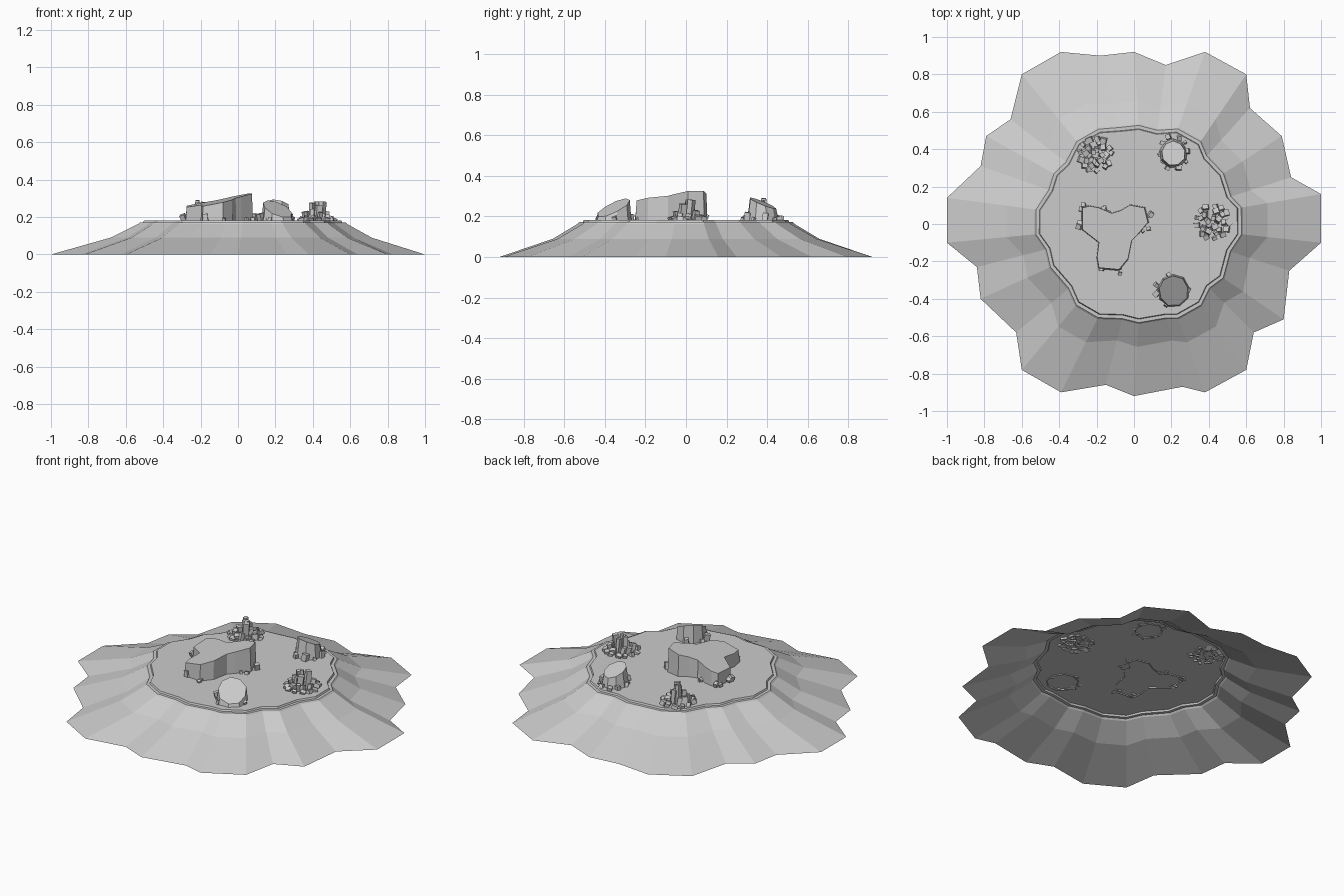
import bpy
import bmesh
import random
from math import cos, sin, pi, radians
from mathutils import Vector, Matrix, Euler

cube = bpy.data.objects.get("Cube")
if cube:
    bpy.data.objects.remove(cube)

GROUND = 0.182
SINK = 0.175
random.seed(4)

stone = bpy.data.materials.new("grey_stone")
stone.use_nodes = True
GREY = (0.6, 0.6, 0.6, 1)
stone.diffuse_color = GREY
stone.node_tree.nodes["Principled BSDF"].inputs["Base Color"].default_value = GREY


def finish(bm, name):
    mesh = bpy.data.meshes.new(name)
    bmesh.ops.recalc_face_normals(bm, faces=bm.faces[:])
    bm.to_mesh(mesh)
    bm.free()
    mesh.materials.append(stone)
    obj = bpy.data.objects.new(name, mesh)
    bpy.context.collection.objects.link(obj)
    return obj


def loft(name, rings):
    """Join equal-length rings from bottom to top and cap the top only."""
    bm = bmesh.new()
    loops = [[bm.verts.new(p) for p in ring] for ring in rings]
    for low, high in zip(loops, loops[1:]):
        for i in range(len(low)):
            j = (i + 1) % len(low)
            bm.faces.new((low[i], low[j], high[j], high[i]))
    bm.faces.new(loops[-1])
    return finish(bm, name)


def block(bm, x, y, size, height, tilt=(0, 0), sink=0.0):
    """One squared stone standing on the plateau."""
    turn = Euler((tilt[0], tilt[1], random.uniform(0, pi))).to_matrix().to_4x4()
    scale = Matrix.Diagonal((size, size * random.uniform(0.75, 1.2), height, 1))
    lift = Matrix.Translation((0, 0, height / 2 - sink))
    place = Matrix.Translation((x, y, GROUND))
    bmesh.ops.create_cube(bm, size=1, matrix=place @ turn @ lift @ scale)


# Hill: scalloped foot, two slopes, a narrow ledge and a flat plateau
foot = [
    (1, .16), (.84, .25), (.79, .47), (.62, .62), (.6, .8), (.38, .92),
    (.17, .85), (0, .92), (-.18, .9), (-.39, .92), (-.6, .8), (-.66, .56),
    (-.79, .47), (-.82, .31), (-1, .14), (-1, -.1), (-.84, -.23), (-.82, -.4),
    (-.63, -.58), (-.6, -.78), (-.39, -.9), (-.15, -.86), (0, -.92),
    (.26, -.87), (.38, -.9), (.6, -.78), (.64, -.58), (.8, -.51),
    (.83, -.25), (1, -.1)]


def hill_ring(spread, inset, z):
    ring = []
    for x, y in foot:
        p = Vector((x, y))
        rim = p.normalized() * (0.53 + 0.3 * (p.length - 0.93) - inset)
        rim.x += 0.025
        q = rim.lerp(p, spread)
        ring.append((q.x, q.y, z))
    return ring


loft("hill", [hill_ring(1, 0, 0), hill_ring(.33, 0, .09), hill_ring(.02, 0, .163),
              hill_ring(0, 0, .172), hill_ring(0, .018, .172),
              hill_ring(0, .022, GROUND)])


# Rocks: upright walls cut off by a tilted plane
def rock(name, outline, centre, taper, top, slope):
    c = Vector(centre)
    base, crown = [], []
    for p in outline:
        p = Vector(p)
        q = c + (p - c) * taper
        base.append((p.x, p.y, SINK))
        crown.append((q.x, q.y, top + slope[0] * (q.x - c.x) + slope[1] * (q.y - c.y)))
    return loft(name, [base, crown])


def round_outline(centre, radius, sides):
    pts = []
    for i in range(sides):
        a = 2 * pi * i / sides + 0.2
        r = radius * random.uniform(0.93, 1.05)
        pts.append((centre[0] + r * cos(a), centre[1] + r * sin(a)))
    return pts


mesa_outline = [
    (-.28, .09), (-.24, .1), (-.19, .09), (-.12, .06), (-.07, .075),
    (-.02, .105), (.06, .09), (.08, .01), (.02, -.06), (-.01, -.09),
    (-.03, -.19), (-.08, -.25), (-.19, -.24), (-.2, -.18), (-.19, -.1),
    (-.28, -.03)]
rock("mesa_rock", mesa_outline, (-.1, -.03), 0.97, 0.288, (.2, .06))

stump_at, wedge_at = (.21, .38), (.21, -.355)
rock("stump_rock", round_outline(stump_at, .08, 9), stump_at, 0.82, .265, (-.15, -.4))
rock("wedge_rock", round_outline(wedge_at, .09, 9), wedge_at, 0.9, .245, (-.35, .45))


# Rubble: small tumbled stones against the foot of each rock
def rubble(name, spots, count, spread):
    bm = bmesh.new()
    for x, y in spots:
        for _ in range(count):
            size = random.uniform(.014, .028)
            tilt = (random.uniform(-.4, .4), random.uniform(-.4, .4))
            block(bm, x + random.uniform(-spread, spread),
                  y + random.uniform(-spread, spread), size,
                  size * random.uniform(.9, 1.6), tilt, 0.004)
    finish(bm, name)


def around(centre, radius, degrees):
    return [(centre[0] + radius * cos(radians(d)), centre[1] + radius * sin(radians(d)))
            for d in degrees]


rubble("mesa_rubble", [(-.27, .08), (-.15, .07), (.07, .05), (.06, -.02),
                       (-.09, -.25), (-.18, -.23), (-.27, -.02)], 3, .02)
rubble("stump_rubble", around(stump_at, .08, range(0, 360, 36)), 1, .01)
rubble("wedge_rubble", around(wedge_at, .085, (0, 100, 165, 190, 215, 240)), 1, .012)


# Column clusters: tall squared pillars ringed by shorter leaning ones
def columns(name, centre):
    bm = bmesh.new()
    for radius, count, height in ((.0, 1, .12), (.03, 5, .1), (.058, 9, .048),
                                  (.085, 13, .024)):
        for i in range(count):
            a = 2 * pi * (i + random.uniform(-.25, .25)) / count
            lean = radius * 4
            block(bm, centre[0] + radius * cos(a), centre[1] + radius * sin(a),
                  random.uniform(.02, .032), height * random.uniform(.65, 1.15),
                  (-lean * sin(a), lean * cos(a)), 0.005)
    finish(bm, name)


columns("right_rear_columns", (-.205, .37))
columns("left_columns", (.42, .01))
